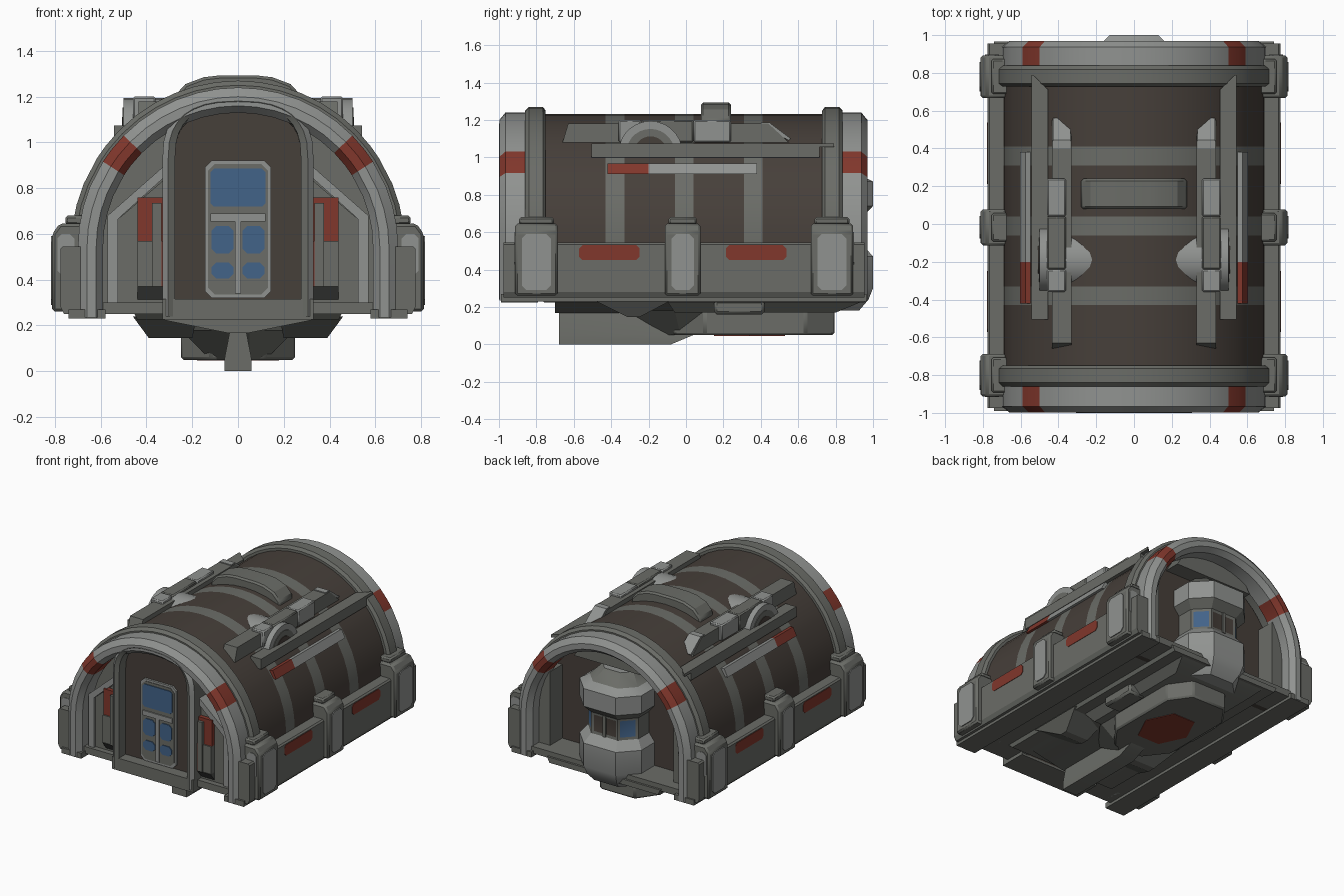
import bpy, bmesh, math

if "Cube" in bpy.data.objects:
    bpy.data.objects.remove(bpy.data.objects["Cube"])

def material(name, rgb):
    m = bpy.data.materials.new(name)
    m.diffuse_color = (*rgb, 1)
    m.use_nodes = True
    m.node_tree.nodes["Principled BSDF"].inputs["Base Color"].default_value = m.diffuse_color
    return m

LIGHT = material("light_grey", (0.28, 0.29, 0.28))
MID = material("mid_grey", (0.145, 0.15, 0.135))
DARK = material("dark_grey", (0.075, 0.078, 0.073))
BROWN = material("dark_brown", (0.062, 0.05, 0.042))
RED = material("red_paint", (0.22, 0.038, 0.025))
BLUE = material("blue_glass", (0.055, 0.125, 0.25))
ZC = 0.54  # height of the arch centre


def finish(name, bm, mats, mirror=False, bevel=0.0):
    bmesh.ops.recalc_face_normals(bm, faces=bm.faces)
    me = bpy.data.meshes.new(name)
    bm.to_mesh(me)
    bm.free()
    for m in mats:
        me.materials.append(m)
    ob = bpy.data.objects.new(name, me)
    bpy.context.collection.objects.link(ob)
    if bevel:
        b = ob.modifiers.new("bevel", 'BEVEL')
        b.width, b.segments = bevel, 1
    if mirror:
        ob.modifiers.new("mirror", 'MIRROR')
    bpy.ops.object.select_all(action='DESELECT')
    ob.select_set(True)
    bpy.context.view_layer.objects.active = ob
    bpy.ops.object.shade_smooth_by_angle(angle=math.radians(25))
    return ob


def loft(name, rings, mats, rule=None, inset=None, **kw):
    """Skin closed rings of points, cap both ends; rule(i, j, centre) picks the colour."""
    bm = bmesh.new()
    vs = [[bm.verts.new(p) for p in r] for r in rings]
    n = len(rings[0])
    for i in range(len(vs) - 1):
        for j in range(n):
            k = (j + 1) % n
            f = bm.faces.new((vs[i][j], vs[i][k], vs[i + 1][k], vs[i + 1][j]))
            if rule:
                f.material_index = rule(i, j, f.calc_center_median())
    bm.faces.new(vs[0])
    bm.faces.new(vs[-1])
    bmesh.ops.recalc_face_normals(bm, faces=bm.faces)
    if inset:
        inset(bm)
    return finish(name, bm, mats, **kw)


def prism(name, pts, axis, lo, hi, mat, **kw):
    """Extrude a 2D outline along an axis (0: y,z  1: x,z  2: x,y)."""
    def at(p, d):
        q = list(p)
        q.insert(axis, d)
        return q
    return loft(name, [[at(p, lo) for p in pts], [at(p, hi) for p in pts]], [mat], **kw)


def rect(a0, a1, b0, b1, c=0.0):
    if not c:
        return [(a0, b0), (a1, b0), (a1, b1), (a0, b1)]
    return [(a0 + c, b0), (a1 - c, b0), (a1, b0 + c), (a1, b1 - c),
            (a1 - c, b1), (a0 + c, b1), (a0, b1 - c), (a0, b0 + c)]


def box(name, x, y, z, mat, **kw):
    return prism(name, rect(*x, *y), 2, *z, mat, **kw)


def level(x0, x1, y0, y1, z):
    return [(x, y, z) for x, y in rect(x0, x1, y0, y1)]


def circle(cy, cz, r, n=28):
    return [(cy + r * math.cos(2 * math.pi * k / n), cz + r * math.sin(2 * math.pi * k / n)) for k in range(n)]


def arch(name, section, z0, mats, rule=None, **kw):
    """Sweep a (radius, y) section over a half circle with straight legs."""
    angles = sorted({*(7.5 * k for k in range(25)), 32.5, 44.5, 135.5, 147.5} - {30.0, 45.0, 135.0, 150.0})
    rings = [[(r, y, z0) for r, y in section]]
    for a in angles:
        c, s = math.cos(math.radians(a)), math.sin(math.radians(a))
        rings.append([(r * c, y, ZC + r * s) for r, y in section])
    rings.append([(-r, y, z0) for r, y in section])
    return loft(name, rings, mats, rule, **kw)


# Barrel hull with painted ribs
ys = [-0.88, -0.43, -0.33, -0.06, 0.04, 0.31, 0.41, 0.88]
hull = [(0.692, y) for y in ys] + [(0.63, 0.88), (0.63, -0.88)]
arch("barrel_hull", hull, 0.26, [BROWN, MID, DARK],
     lambda i, j, c: 1 if j in (1, 3, 5) else (0 if j < 7 else 2))

# End rings with red marks, and raised bands beside them
def ring_colour(i, j, c):
    a = math.degrees(math.atan2(c.z - ZC, abs(c.x)))
    return 1 if 32.5 < a < 44.5 else 0

ring = [(0.59, 0.84), (0.59, 0.96), (0.62, 0.998), (0.66, 0.998), (0.70, 0.965), (0.70, 0.84)]
band = [(0.62, 0.735), (0.71, 0.735), (0.73, 0.75), (0.73, 0.825), (0.71, 0.845), (0.62, 0.845)]
for label, s, d in (("front", -1, 0), ("back", 1, 0.028)):
    arch(label + "_end_ring", [(r, s * (y - d)) for r, y in ring], 0.235, [LIGHT, RED], ring_colour)
    arch(label + "_raised_band", [(r, s * (y - d / 4) - (0.015 if s < 0 else 0)) for r, y in band], 0.26, [MID])

# End walls and floor
wall = [(0.64, 0.25)] + [(0.64 * math.cos(math.pi * k / 24), ZC + 0.64 * math.sin(math.pi * k / 24))
                         for k in range(25)] + [(-0.64, 0.25)]
prism("front_wall", wall, 1, -0.80, -0.76, MID)
prism("back_wall", wall, 1, 0.68, 0.72, BROWN)
box("floor", (-0.62, 0.62), (-0.94, 0.94), (0.25, 0.30), MID)

# Side skirts, flanges and red marks
prism("side_skirt", [(0.62, 0.25), (0.76, 0.25), (0.776, 0.28), (0.776, 0.535), (0.765, 0.545), (0.62, 0.545)],
      1, -0.975, 0.955, MID, mirror=True)
box("skirt_flange", (0.58, 0.74), (-0.99, 0.965), (0.23, 0.27), MID, mirror=True)
for k, y in enumerate((-0.41, 0.375)):
    prism(f"skirt_red_mark_{k}", rect(y - 0.162, y + 0.162, 0.45, 0.53, 0.018), 0, 0.772, 0.779, RED, mirror=True)

# Buttress pillars with caps and lighter plates
for k, (y, w) in enumerate(((-0.80, 0.113), (-0.018, 0.095), (0.78, 0.113))):
    prism(f"pillar_{k}", [(0.62, 0.26), (0.812, 0.26), (0.812, 0.60), (0.78, 0.645), (0.62, 0.645)],
          1, y - w, y + w, MID, mirror=True, bevel=0.012)
    box(f"pillar_cap_{k}", (0.62, 0.755), (y - w + 0.02, y + w - 0.02), (0.64, 0.68), MID, mirror=True, bevel=0.01)
    prism(f"pillar_plate_{k}", rect(y - w + 0.035, y + w - 0.035, 0.29, 0.59, 0.025), 0, 0.81, 0.818, LIGHT, mirror=True)
    if k != 1:
        e = y + math.copysign(w, y)
        prism(f"pillar_end_plate_{k}", rect(0.715, 0.79, 0.42, 0.60, 0.02), 1, e - 0.004, e + 0.004, LIGHT, mirror=True)

# Roof rails, drums and plates
prism("roof_rail", [(-0.66, 1.08), (0.55, 1.08), (0.44, 1.18), (-0.63, 1.18)], 0, 0.33, 0.435, MID, mirror=True)
prism("rail_end_plate", [(0.55, 1.09), (0.56, 1.10), (0.445, 1.187), (0.40, 1.187), (0.40, 1.175)],
      0, 0.335, 0.43, LIGHT, mirror=True)
for k, (y0, y1, m) in enumerate(((-0.36, -0.24, LIGHT), (-0.24, 0.04, MID), (0.04, 0.24, LIGHT))):
    box(f"rail_block_{k}", (0.36, 0.46), (y0, y1), (1.08, 1.20), m, mirror=True, bevel=0.008)
prism("roof_drum", circle(-0.19, 1.022, 0.172), 0, 0.12, 0.50, LIGHT, mirror=True)
prism("drum_rim", circle(-0.19, 1.022, 0.13), 0, 0.49, 0.504, MID, mirror=True)
prism("drum_hub", circle(-0.19, 1.022, 0.09), 0, 0.49, 0.508, BROWN, mirror=True)
box("long_rail_plate", (0.455, 0.542), (-0.505, 0.715), (1.0, 1.075), MID, mirror=True)
prism("long_rail_tip", [(0.455, 0.71), (0.542, 0.71), (0.542, 0.79), (0.53, 0.785)], 2, 1.055, 1.075, MID, mirror=True)
strip = [(0.535, 0.96), (0.575, 0.968), (0.604, 0.91), (0.565, 0.91)]
prism("side_strip", strip, 1, -0.20, 0.38, LIGHT, mirror=True)
prism("side_strip_red", strip, 1, -0.42, -0.20, RED, mirror=True)

# Roof hump
prism("roof_hump", [(-0.28, 1.12), (0.28, 1.12), (0.28, 1.20), (0.23, 1.255), (0.15, 1.285), (0.08, 1.293),
                    (-0.08, 1.293), (-0.15, 1.285), (-0.23, 1.255), (-0.28, 1.20)],
      1, 0.08, 0.24, MID, bevel=0.012)

# Entrance porch: arched frame, recessed panel, sill
def porch(w, top, z0=0.24, n=16):
    pts = [(w, z0)]
    for k in range(n + 1):
        c, s = math.cos(math.pi * k / n), math.sin(math.pi * k / n)
        pts.append((w * math.copysign(abs(c) ** 0.77, c), 0.93 + (top - 0.93) * max(s, 0) ** 0.77))
    return pts + [(-w, z0)]

lines = [(porch(w, t), y) for w, t, y in ((0.33, 1.19, -0.78), (0.33, 1.19, -0.975), (0.305, 1.18, -1.0),
                                          (0.275, 1.165, -0.985), (0.275, 1.14, -0.78))]
loft("porch_frame", [[(p[i][0], y, p[i][1]) for p, y in lines] for i in range(len(lines[0][0]))],
     [LIGHT, MID], lambda i, j, c: 0 if j == 1 else 1)
prism("porch_panel", porch(0.28, 1.145), 1, -0.91, -0.79, BROWN)
box("porch_sill", (-0.33, 0.33), (-0.99, -0.79), (0.225, 0.315), MID)

# Door with glass
prism("door", rect(-0.145, 0.145, 0.32, 0.92, 0.03), 1, -0.925, -0.90, LIGHT)
prism("door_trim", rect(-0.132, 0.132, 0.335, 0.905, 0.03), 1, -0.929, -0.92, MID)
prism("door_top_window", rect(-0.12, 0.12, 0.72, 0.885, 0.015), 1, -0.935, -0.926, BLUE)
for k, (z0, z1) in enumerate(((0.515, 0.635), (0.405, 0.475))):
    prism(f"door_small_window_{k}", rect(0.02, 0.115, z0, z1, 0.02), 1, -0.935, -0.926, BLUE, mirror=True)
box("door_crossbar", (-0.12, 0.12), (-0.937, -0.92), (0.655, 0.69), LIGHT)
box("door_mullion", (-0.014, 0.014), (-0.937, -0.92), (0.34, 0.655), LIGHT)

# Annexes beside the porch
prism("front_annex", [(0.32, 0.25), (0.53, 0.25), (0.53, 0.66), (0.32, 0.84)], 1, -0.90, -0.78, MID, mirror=True)
prism("annex_trim", [(0.525, 0.25), (0.57, 0.25), (0.57, 0.68), (0.32, 0.90), (0.32, 0.85), (0.525, 0.665)],
      1, -0.92, -0.78, LIGHT, mirror=True)
box("annex_red_panel", (0.32, 0.44), (-0.93, -0.88), (0.57, 0.76), RED, mirror=True)
box("annex_post", (0.32, 0.44), (-0.94, -0.88), (0.37, 0.57), MID, mirror=True)
box("annex_pipe", (0.335, 0.375), (-0.95, -0.88), (0.37, 0.735), MID, mirror=True)
box("annex_red_line", (0.322, 0.335), (-0.945, -0.88), (0.37, 0.57), RED, mirror=True)
prism("annex_foot", [(-0.945, 0.37), (-0.89, 0.30), (-0.85, 0.30), (-0.85, 0.37)], 0, 0.32, 0.44, DARK, mirror=True)

# Back bay: faceted turret with a glazed waist
def octagon(s, z):
    pts = [(0.13, 1.0), (0.25, 0.875), (0.25, 0.70), (-0.25, 0.70), (-0.25, 0.875), (-0.13, 1.0)]
    return [(x * s, 0.70 + (y - 0.70) * s, z) for x, y in pts]

def glaze(bm):
    waist = [f for f in bm.faces if 0.55 < f.calc_center_median().z < 0.66 and f.normal.y > 0.2]
    for f in waist:
        f.material_index = 2 if abs(f.normal.x) > 0.3 else 3
    rims = bmesh.ops.inset_individual(bm, faces=waist, thickness=0.025, depth=-0.005)["faces"]
    for f in rims:
        f.material_index = 1

levels = [(0.75, 0.18), (0.92, 0.24), (1, 0.30), (1, 0.47), (0.82, 0.53), (0.82, 0.685), (1, 0.74), (1, 0.87),
          (0.78, 0.905), (0.5, 0.98)]
loft("back_turret", [octagon(s, z) for s, z in levels], [LIGHT, MID, BLUE, BROWN],
     lambda i, j, c: 1 if i in (4, 5, 8) else 0, inset=glaze)
box("turret_mullion", (-0.012, 0.012), (0.93, 0.952), (0.53, 0.685), MID)
box("back_jamb", (0.50, 0.61), (0.71, 0.86), (0.26, 0.84), MID, mirror=True)
prism("back_lintel", [(-0.32, 1.0), (0.32, 1.0), (0.24, 1.13), (-0.24, 1.13)], 1, 0.71, 0.84, MID)

# Underside: hull pan, tapered back slab, dish, keel and side wedges
loft("belly_pan", [level(-0.46, 0.46, -0.80, 0.955, 0.265), level(-0.44, 0.44, -0.76, 0.955, 0.225)], [MID])
prism("keel_pan", [(-0.38, 0.235), (0.38, 0.235), (0.05, 0.168), (-0.05, 0.168)], 1, -0.70, 0.0, MID)
loft("belly_slab", [level(-0.36, 0.36, -0.10, 0.945, 0.23), level(-0.30, 0.30, -0.06, 0.80, 0.17)], [MID])
dish = [(-0.12, -0.07), (0.12, -0.07), (0.25, 0.10), (0.25, 0.64), (0.14, 0.795), (-0.14, 0.795), (-0.25, 0.64), (-0.25, 0.10)]
prism("belly_dish", dish, 2, 0.05, 0.19, MID, bevel=0.012)
prism("belly_red_patch", [(0.18 * math.cos(math.pi * k / 3), 0.34 + 0.22 * math.sin(math.pi * k / 3)) for k in range(6)],
      2, 0.046, 0.054, RED)
loft("keel_wedge", [[(-0.25, 0.10, 0.18), (-0.25, -0.06, 0.18), (-0.05, -0.32, 0.18), (0.05, -0.32, 0.18), (0.25, -0.06, 0.18), (0.25, 0.10, 0.18)],
                    [(-0.12, 0.10, 0.05), (-0.12, -0.03, 0.05), (-0.05, -0.10, 0.05), (0.05, -0.10, 0.05), (0.12, -0.03, 0.05), (0.12, 0.10, 0.05)]], [MID])
fin = [(0.033, 0.19, 0.04), (0.06, 0.05, 0.04), (0.06, 0.0, -0.08)]
loft("keel_fin", [[(-x, -0.68, z), (x, -0.68, z), (x, y, z), (-x, y, z)] for x, z, y in fin], [MID])
loft("belly_wedge", [level(0.18, 0.46, -0.50, -0.07, 0.24), level(0.20, 0.39, -0.31, -0.25, 0.145)], [MID], mirror=True)
box("belly_block", (0.25, 0.39), (0.15, 0.42), (0.16, 0.235), MID, mirror=True, bevel=0.015)
